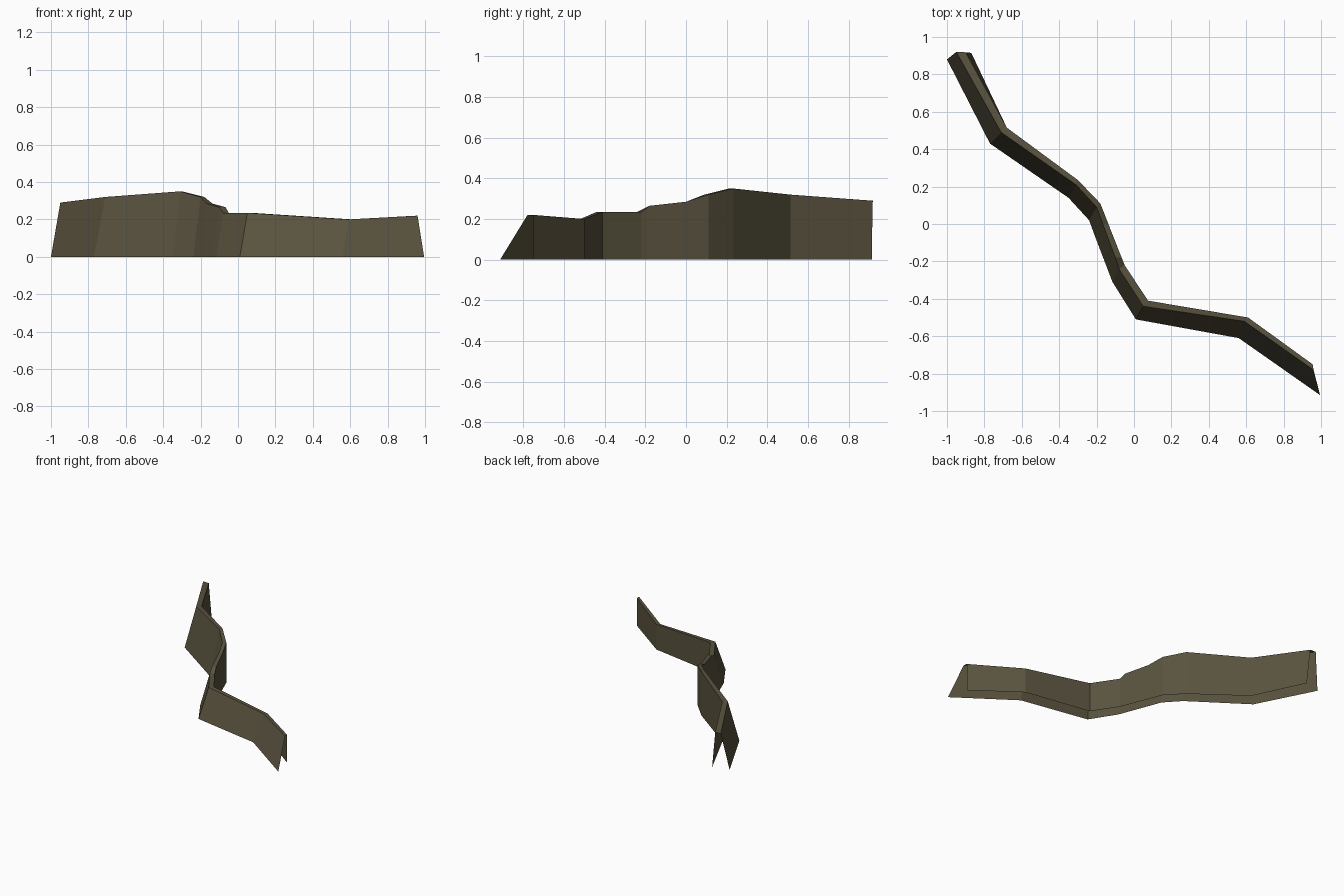
import bpy, bmesh

# Stations along the winding ridge:
# crest height, front foot (x, y), front crest edge (x, y), back crest edge (x, y)
STATIONS = [
    (0.29, (-1.00, 0.88), (-0.95, 0.92), (-0.90, 0.918)),
    (0.32, (-0.77, 0.43), (-0.71, 0.49), (-0.68, 0.515)),
    (0.35, (-0.35, 0.14), (-0.31, 0.21), (-0.30, 0.235)),
    (0.32, (-0.24, 0.02), (-0.20, 0.09), (-0.18, 0.11)),
    (0.285, (-0.207, -0.07), (-0.167, 0.00), (-0.137, 0.00)),
    (0.265, (-0.14, -0.245), (-0.10, -0.18), (-0.066, -0.18)),
    (0.235, (-0.115, -0.31), (-0.08, -0.24), (-0.05, -0.22)),
    (0.235, (0.01, -0.51), (0.05, -0.44), (0.075, -0.41)),
    (0.20, (0.56, -0.61), (0.59, -0.52), (0.61, -0.50)),
    (0.22, (0.995, -0.915), (0.96, -0.78), (0.955, -0.75)),
]
FIRST_BACK_FOOT = (-0.87, 0.915)  # the back leans out only at the far end

rock = bpy.data.materials.new("dark olive rock")
rock.diffuse_color = (0.100, 0.085, 0.048, 1)

# Cliff wall: sloping front, narrow crest and upright back, open below and at the ends
bm = bmesh.new()
columns = []
for i, (z, foot, front, back) in enumerate(STATIONS):
    back_foot = FIRST_BACK_FOOT if i == 0 else back
    section = [(*foot, 0), (*front, z), (*back, z), (*back_foot, 0)]
    columns.append([bm.verts.new(p) for p in section])
for a, b in zip(columns, columns[1:]):
    for k in range(3):
        bm.faces.new((a[k], b[k], b[k + 1], a[k + 1]))

mesh = bpy.data.meshes.new("cliff_wall")
bm.to_mesh(mesh)
bm.free()
mesh.materials.append(rock)
wall = bpy.data.objects.new("cliff_wall", mesh)
bpy.context.collection.objects.link(wall)
